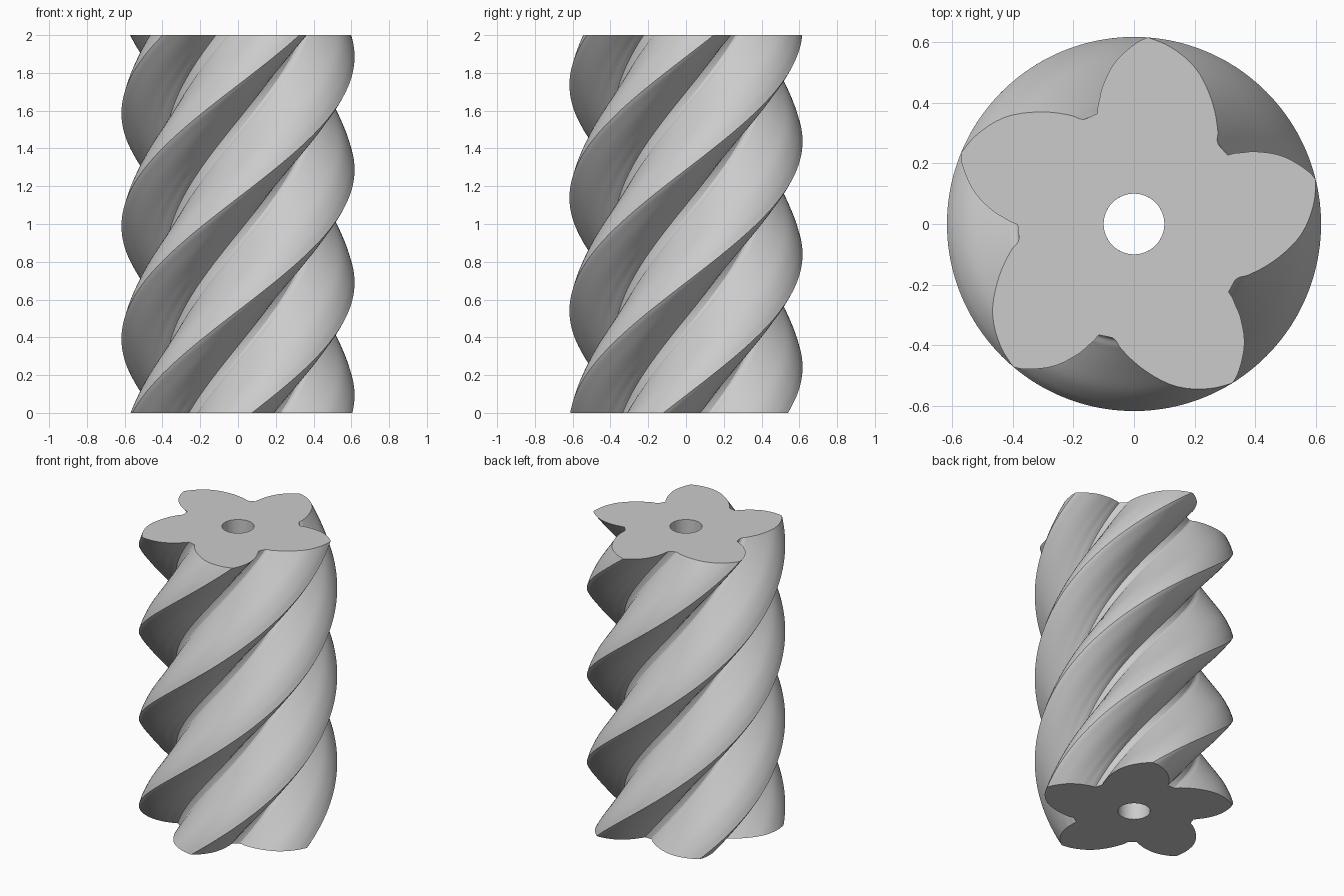
import bpy, bmesh, math
from mathutils import Vector

cube = bpy.data.objects.get("Cube")
if cube:
    bpy.data.objects.remove(cube, do_unlink=True)

LOBES, HEIGHT, BORE = 5, 2.0, 0.1
TWIST, TOP_ANGLE = math.radians(241), math.radians(13.8)
LAYERS, STEPS = 120, 4

# One lobe in polar form (degrees from the tip, radius), groove to tip and tip to groove
LEADING = [(-42.5, .382), (-40.5, .39), (-38.5, .408), (-35.6, .428), (-26.6, .491),
           (-17.1, .554), (-7.5, .596), (0, .617)]
TRAILING = [(0, .617), (2.5, .604), (6, .578), (9.7, .548), (12.8, .517), (15.7, .482),
            (17.8, .456), (19.6, .428), (21.3, .406), (22.5, .384)]
GROOVE = [(22.5, .384), (26, .382), (29.5, .382)]


def smooth_path(points):
    """Catmull-Rom through the points, leaving both ends as corners."""
    pts = [Vector(p) for p in points]
    pts = [2 * pts[0] - pts[1]] + pts + [2 * pts[-1] - pts[-2]]
    out = []
    for a, b, c, d in zip(pts, pts[1:], pts[2:], pts[3:]):
        for i in range(STEPS):
            t = i / STEPS
            out.append(0.5 * (2 * b + (c - a) * t + (2 * a - 5 * b + 4 * c - d) * t * t
                              + (3 * b - a - 3 * c + d) * t ** 3))
    return out


lobe = smooth_path(LEADING) + smooth_path(TRAILING) + smooth_path(GROOVE)
profile = [(math.radians(p.x) + k * math.tau / LOBES, p.y)
           for k in range(LOBES) for p in lobe]

bm = bmesh.new()


def ring(z, turn, radius=None):
    return [bm.verts.new(((radius or r) * math.cos(a + turn),
                          (radius or r) * math.sin(a + turn), z)) for a, r in profile]


def bridge(lower, upper):
    n = len(lower)
    for i in range(n):
        j = (i + 1) % n
        bm.faces.new((lower[i], lower[j], upper[j], upper[i]))


# Twisted outer wall
rings = []
for i in range(LAYERS + 1):
    f = i / LAYERS
    rings.append(ring(HEIGHT * f, TOP_ANGLE - TWIST * (1 - f)))
for lower, upper in zip(rings, rings[1:]):
    bridge(lower, upper)

# Flat ends; the bore wall is built straight from its own pair of rings
bore_top = ring(HEIGHT, TOP_ANGLE, BORE)
bore_bottom = ring(0, TOP_ANGLE - TWIST, BORE)
bridge(rings[-1], bore_top)
bridge(bore_bottom, rings[0])

# Straight bore: match each bottom vertex to the top one at the nearest angle
shift = TWIST % (math.tau / LOBES)
levels = [bore_bottom]
for i in range(1, LAYERS):
    f = i / LAYERS
    levels.append(ring(HEIGHT * f, TOP_ANGLE - TWIST * (1 - f), BORE))
levels.append(bore_top)
for lower, upper in zip(levels, levels[1:]):
    bridge(upper, lower)

bmesh.ops.recalc_face_normals(bm, faces=bm.faces)
mesh = bpy.data.meshes.new("screw_rotor")
bm.to_mesh(mesh)
bm.free()

rotor = bpy.data.objects.new("screw_rotor", mesh)
bpy.context.collection.objects.link(rotor)

# Plain grey finish
grey = bpy.data.materials.new("light_grey")
grey.use_nodes = True
colour = (0.6, 0.6, 0.6, 1)
grey.diffuse_color = colour
grey.node_tree.nodes["Principled BSDF"].inputs["Base Color"].default_value = colour
mesh.materials.append(grey)

bpy.ops.object.select_all(action="DESELECT")
rotor.select_set(True)
bpy.context.view_layer.objects.active = rotor
bpy.ops.object.shade_smooth_by_angle(angle=math.radians(28))
